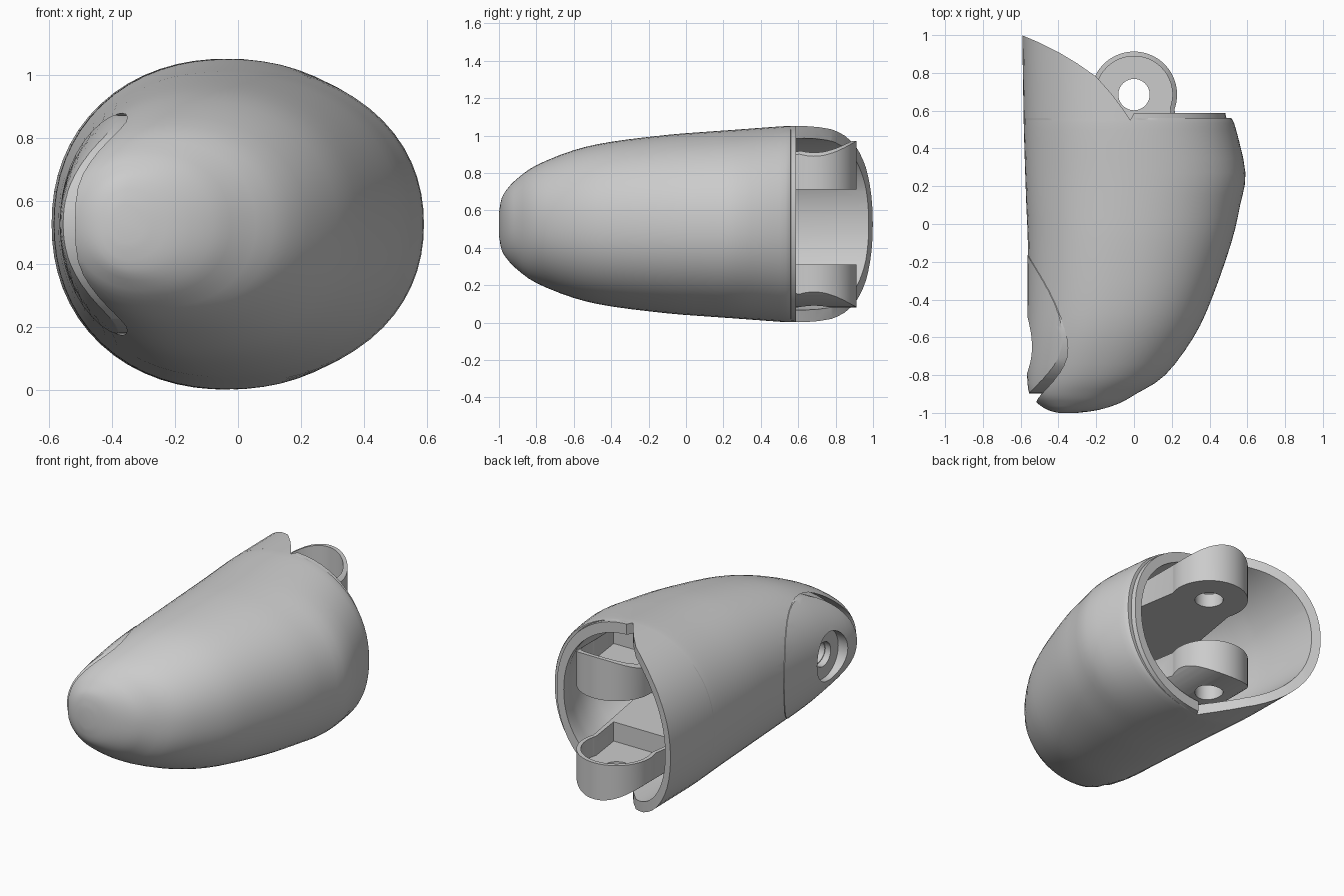
import bpy, bmesh
from math import cos, sin, pi, radians

if "Cube" in bpy.data.objects:
    bpy.data.objects.remove(bpy.data.objects["Cube"])

ZC = 0.527  # mid height of the shell


def finish(bm, name):
    bmesh.ops.recalc_face_normals(bm, faces=bm.faces)
    me = bpy.data.meshes.new(name)
    bm.to_mesh(me)
    bm.free()
    ob = bpy.data.objects.new(name, me)
    bpy.context.collection.objects.link(ob)
    return ob


def catmull(rows, per):
    out = []
    n = len(rows)
    for i in range(n - 1):
        p0, p1, p2, p3 = rows[max(i - 1, 0)], rows[i], rows[i + 1], rows[min(i + 2, n - 1)]
        for k in range(per):
            t = k / per
            out.append([0.5 * (2 * b + (c - a) * t + (2 * a - 5 * b + 4 * c - d) * t * t
                               + (3 * b - a - 3 * c + d) * t ** 3)
                        for a, b, c, d in zip(p0, p1, p2, p3)])
    return out + [list(rows[-1])]


def loft(name, rows, per=3, n=64, dx=0.0):
    """Skin egg-shaped sections: y, left x, right x, half height, x of the crown."""
    bm = bmesh.new()
    rings = []
    for y, xl, xr, h, xc in catmull(rows, per):
        ring = []
        for i in range(n):
            a = 2 * pi * i / n
            c, s = cos(a), sin(a)
            f = (abs(c) ** 2.15 + abs(s) ** 2.15) ** (-1 / 2.15)
            r = (xr - xc) if c > 0 else (xc - xl)
            ring.append(bm.verts.new((xc + r * c * f + dx, y, ZC + h * s * f)))
        rings.append(ring)
    for a, b in zip(rings, rings[1:]):
        for i in range(n):
            j = (i + 1) % n
            bm.faces.new((a[i], a[j], b[j], b[i]))
    bm.faces.new(rings[0])
    bm.faces.new(rings[-1])
    return finish(bm, name)


def prism(name, pts, lo, hi, axis='z'):
    """Extrude a 2D outline: (x, y) along z, or (y, z) along x."""
    def at(p, t):
        return (p[0], p[1], t) if axis == 'z' else (t, p[0], p[1])
    bm = bmesh.new()
    a = [bm.verts.new(at(p, lo)) for p in pts]
    b = [bm.verts.new(at(p, hi)) for p in pts]
    bm.faces.new(a)
    bm.faces.new(b)
    for i in range(len(pts)):
        j = (i + 1) % len(pts)
        bm.faces.new((a[i], a[j], b[j], b[i]))
    return finish(bm, name)


def oval(cx, cy, rx, ry, start=0, end=360, n=48):
    full = end - start == 360
    return [(cx + rx * cos(a), cy + ry * sin(a)) for a in
            (radians(start + (end - start) * i / (n if full else n - 1)) for i in range(n))]


def boolean(ob, cutter, op='DIFFERENCE'):
    m = ob.modifiers.new(op, 'BOOLEAN')
    m.object, m.operation, m.solver = cutter, op, 'EXACT'
    bpy.context.view_layer.objects.active = ob
    bpy.ops.object.modifier_apply(modifier=m.name)
    bpy.data.objects.remove(cutter)


# Outer skin, from rounded tip to open rear
OUTER = [(-1.0, -0.40, -0.30, 0.06, -0.36), (-0.985, -0.455, -0.19, 0.14, -0.34),
         (-0.95, -0.51, -0.08, 0.195, -0.30), (-0.9, -0.55, 0.01, 0.245, -0.28),
         (-0.8, -0.562, 0.165, 0.315, -0.22), (-0.6, -0.562, 0.315, 0.395, -0.15),
         (-0.4, -0.56, 0.41, 0.44, -0.10), (-0.1, -0.562, 0.515, 0.477, -0.06),
         (0.1, -0.57, 0.562, 0.493, -0.04), (0.27, -0.576, 0.59, 0.505, -0.03),
         (0.5, -0.583, 0.54, 0.522, -0.03), (0.56, -0.584, 0.515, 0.524, -0.03),
         (0.6, -0.585, 0.48, 0.525, -0.03), (1.03, -0.592, 0.48, 0.527, -0.03)]
shell = loft("fingertip_shell", OUTER)

# Tapered socket inside the shell
CAVITY = [(-0.12, -0.30, 0.26, 0.25, -0.03), (0.0, -0.40, 0.38, 0.36, -0.03),
          (0.25, -0.48, 0.49, 0.42, -0.03), (0.45, -0.51, 0.47, 0.45, -0.03),
          (0.62, -0.525, 0.43, 0.46, -0.03), (1.1, -0.545, 0.43, 0.475, -0.03)]
boolean(shell, loft("socket_cutter", CAVITY))

# Rear trim leaving the curved hood on the pad side
hood = [(-0.7, 1.05), (-0.59, 0.998), (-0.5, 0.96), (-0.4, 0.91), (-0.3, 0.85), (-0.2, 0.78),
        (-0.12, 0.69), (-0.06, 0.61), (-0.02, 0.55), (0.0, 0.587), (0.7, 0.587),
        (0.7, 1.3), (-0.7, 1.3)]
boolean(shell, prism("rear_cutter", hood, -0.3, 1.4))

# Pocket under the grip pad, deeper at the tip
pocket = prism("pocket_cutter", oval(-0.555, ZC, 0.39, 0.352), -1.0, 0.0, 'x')
boolean(pocket, loft("pocket_floor", OUTER, dx=0.1))
boolean(shell, pocket)
boolean(shell, prism("screw_bore", oval(-0.64, ZC, 0.07, 0.07), -0.7, -0.2, 'x'))

# Grip pad: slightly proud slice of the skin with a round recess
pad = prism("grip_pad", oval(-0.53, ZC, 0.367, 0.347), -1.0, 0.0, 'x')
boolean(pad, loft("pad_skin", OUTER, dx=-0.004), 'INTERSECT')
boolean(pad, loft("pad_inside", OUTER, dx=0.085))
boolean(pad, prism("recess_cutter", oval(-0.64, ZC, 0.15, 0.15), -0.8, -0.3, 'x'))

# Stepped washer ring at the bottom of the recess
ring = prism("recess_ring", oval(-0.64, ZC, 0.155, 0.155), -0.5, -0.44, 'x')
boolean(ring, prism("ring_bore", oval(-0.64, ZC, 0.075, 0.075), -0.8, 0.0, 'x'))

# Hinge lugs: wedge arms with round ends, trimmed to clear the shell
OUTLINE = oval(0, 0.685, 0.228, 0.228, -20, 200) + [(-0.34, -0.15), (0.34, -0.15)]
TRIM = [(-0.3, -0.37, 0.37, 0.445, 0), (1.1, -0.37, 0.37, 0.445, 0)]
lugs = []
for name, lo, hi, floor, top in (("upper_hinge_lug", 0.713, 1.1, 0.80, 1.2),
                                 ("lower_hinge_lug", -0.05, 0.31, 0.19, 0.5)):
    lug = prism(name, OUTLINE, lo, hi)
    boolean(lug, loft("lug_trim", TRIM, per=1), 'INTERSECT')
    recess = oval(0, 0.685, 0.203, 0.203, -20, 200) + [(-0.22, 0.4), (0.22, 0.4)]
    boolean(lug, prism("lug_recess", recess, floor, top))
    boolean(lug, prism("pin_hole", oval(0, 0.685, 0.083, 0.083), -0.5, 1.5))
    lugs.append(lug)

# Smooth shading with crisp edges
for ob in [shell, pad, ring] + lugs:
    bpy.ops.object.select_all(action='DESELECT')
    ob.select_set(True)
    bpy.context.view_layer.objects.active = ob
    bpy.ops.object.shade_smooth_by_angle(angle=radians(30))
